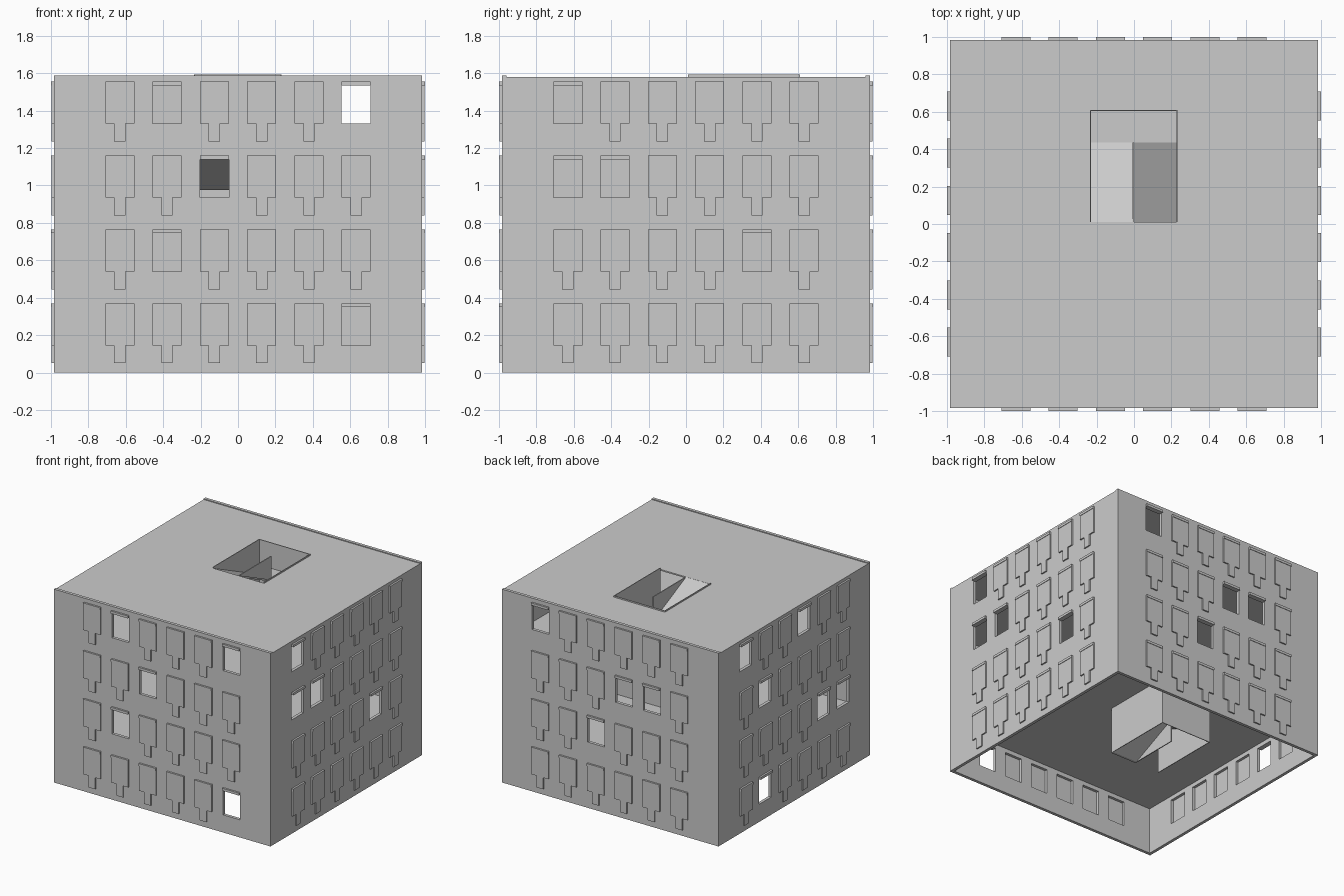
import bpy, bmesh, math
from mathutils import Matrix

cube = bpy.data.objects.get("Cube")
if cube:
    bpy.data.objects.remove(cube)

grey = bpy.data.materials.new("plain_grey")
grey.use_nodes = True
colour = (0.6, 0.6, 0.6, 1)
grey.diffuse_color = colour
grey.node_tree.nodes["Principled BSDF"].inputs["Base Color"].default_value = colour

HALF, THICK = 0.985, 0.025      # outer wall face and wall thickness
STOREY = 0.395
TOP = 1.588


def finish(name, bm):
    bmesh.ops.recalc_face_normals(bm, faces=bm.faces)
    mesh = bpy.data.meshes.new(name)
    bm.to_mesh(mesh)
    bm.free()
    mesh.materials.append(grey)
    ob = bpy.data.objects.new(name, mesh)
    bpy.context.scene.collection.objects.link(ob)
    return ob


def add_box(bm, x, y, z, turn=Matrix()):
    """Box from (min, max) pairs."""
    size = Matrix.Diagonal((x[1] - x[0], y[1] - y[0], z[1] - z[0], 1))
    centre = Matrix.Translation((sum(x) / 2, sum(y) / 2, sum(z) / 2))
    bmesh.ops.create_cube(bm, size=1, matrix=turn @ centre @ size)


def add_pierced(bm, us, vs, is_hole, place, depth):
    """Slab of grid cells with the hole cells left out, thickened along depth."""
    pts = {(i, j): bm.verts.new(place(u, v))
           for i, u in enumerate(us) for j, v in enumerate(vs)}
    faces = [bm.faces.new((pts[i, j], pts[i + 1, j], pts[i + 1, j + 1], pts[i, j + 1]))
             for i in range(len(us) - 1) for j in range(len(vs) - 1)
             if not is_hole(i, j)]
    loose = [v for v in bm.verts if not v.link_faces]
    bmesh.ops.delete(bm, geom=loose, context='VERTS')
    copy = bmesh.ops.extrude_face_region(bm, geom=faces, use_keep_orig=True)
    moved = [g for g in copy["geom"] if isinstance(g, bmesh.types.BMVert)]
    bmesh.ops.translate(bm, verts=moved, vec=depth)


def add_prism(bm, profile, x0, x1):
    """Extrude a (y, z) outline from x0 to x1."""
    face = bm.faces.new([bm.verts.new((x0, y, z)) for y, z in profile])
    ext = bmesh.ops.extrude_face_region(bm, geom=[face], use_keep_orig=True)
    moved = [g for g in ext["geom"] if isinstance(g, bmesh.types.BMVert)]
    bmesh.ops.translate(bm, verts=moved, vec=(x1 - x0, 0, 0))


# Window layout shared by all four walls
W = 0.0775
columns = [-0.632 + 0.2528 * i for i in range(6)]
sills = [0.145 + STOREY * j for j in range(4)]
HEIGHT = 0.205

# Open windows per wall as (column, storey)
sides = {
    "front": (0, {(1, 3), (5, 3), (2, 2), (1, 1), (5, 0)}),
    "left": (90, {(0, 3), (0, 2), (1, 2), (4, 1)}),
    "back": (180, {(0, 3), (3, 2), (4, 2), (2, 1)}),
    "right": (270, {(0, 3), (3, 3), (1, 2), (4, 1), (5, 1), (1, 0)}),
}

for side, (angle, opened) in sides.items():
    turn = Matrix.Rotation(math.radians(angle), 4, 'Z')
    long_wall = angle % 180 == 0
    half = HALF if long_wall else HALF - THICK
    top = TOP if long_wall else TOP - 0.018

    # Wall pierced by every window
    us = [-half] + [c + s * W for c in columns for s in (-1, 1)] + [half]
    vs = [0] + [z for s in sills for z in (s, s + HEIGHT)] + [top]
    bm = bmesh.new()
    add_pierced(bm, us, vs, lambda i, j: i % 2 == 1 and j % 2 == 1,
                lambda u, v: (u, -HALF, v), (0, THICK, 0))
    bm.transform(turn)
    finish(side + "_wall", bm)

    # Hoods over all windows, panels with a stem on the closed ones
    hoods, panels = bmesh.new(), bmesh.new()
    for i, c in enumerate(columns):
        for j, s in enumerate(sills):
            add_box(hoods, (c - W, c + W), (-1, -HALF + 0.002),
                    (s + HEIGHT, s + HEIGHT + 0.02), turn)
            if (i, j) not in opened:
                add_box(panels, (c - W, c + W), (-0.996, -HALF + 0.003),
                        (s, s + HEIGHT), turn)
                add_box(panels, (c - 0.03, c + 0.03), (-0.996, -HALF + 0.002),
                        (s - 0.095, s), turn)
    finish(side + "_window_hoods", hoods)
    finish(side + "_window_panels", panels)

# Floors and roof with the stairwell opening
X0, X1, Y0, Y1, YL = -0.235, 0.232, 0.01, 0.61, 0.435
inner = HALF - THICK
for k in range(1, 5):
    is_roof = k == 4
    wide = HALF if is_roof else inner
    level = TOP - 0.007 if is_roof else STOREY * k
    bm = bmesh.new()
    add_pierced(bm, [-wide, X0, X1, wide], [-inner, Y0, Y1, inner],
                lambda i, j: i == 1 and j == 1,
                lambda u, v: (u, v, level), (0, 0, -0.011))
    finish("roof" if is_roof else f"floor_{k}", bm)

# Stairwell enclosure, open towards the front
shaft = bmesh.new()
E = 0.006
full = (0, TOP + 0.004)
add_box(shaft, (X0, X0 + E), (Y0, Y1), full)
add_box(shaft, (X1 - E, X1), (Y0, Y1), full)
add_box(shaft, (X0 + E, X1 - E), (Y1 - E, Y1), full)
finish("stairwell_walls", shaft)

# Two ramps, a landing and the divider for each storey
for k in range(4):
    low = STOREY * k
    mid, high = low + STOREY / 2, low + STOREY
    t = 0.012
    stairs = bmesh.new()
    add_prism(stairs, [(Y0, low), (YL, mid), (YL, mid - t), (Y0 + 0.02, low)],
              0, X1 - E)
    add_prism(stairs, [(Y0, high), (YL, mid), (YL, mid - t), (Y0, high - t)],
              X0 + E, -0.008)
    add_box(stairs, (X0 + E, X1 - E), (YL, Y1 - E), (mid - t, mid))
    finish(f"stairs_{k + 1}", stairs)

    divider = bmesh.new()
    add_prism(divider, [(Y0, low), (YL, low), (YL, mid)], -0.008, 0)
    add_prism(divider, [(Y0, high), (YL, mid), (YL, high)], -0.008, 0)
    finish(f"stair_divider_{k + 1}", divider)
